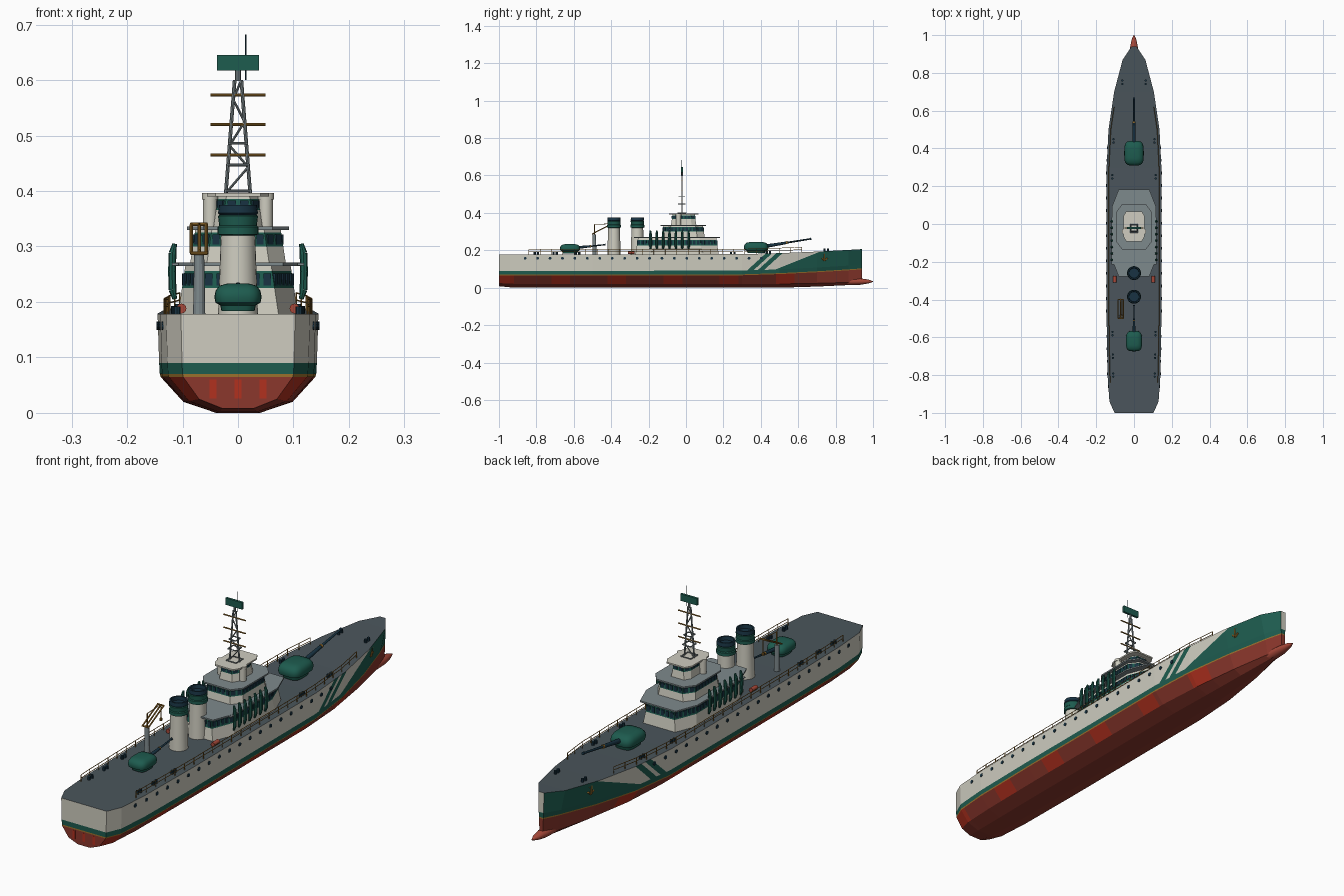
import bpy, bmesh, math
from mathutils import Vector, Matrix

if "Cube" in bpy.data.objects:
    bpy.data.objects.remove(bpy.data.objects["Cube"], do_unlink=True)


def material(name, code):
    lin = [(int(code[i:i + 2], 16) / 255) ** 2.2 for i in (0, 2, 4)] + [1]
    m = bpy.data.materials.new(name)
    m.use_nodes = True
    m.diffuse_color = lin
    b = m.node_tree.nodes["Principled BSDF"]
    b.inputs["Base Color"].default_value = lin
    b.inputs["Roughness"].default_value = 0.7
    return m


CREAM = material("cream paint", "cdcbbe")
TEAL = material("dark teal", "235c50")
RED = material("hull red", "8a3a30")
PATCH = material("bright red", "b03424")
DECK = material("deck grey", "4c565c")
ROOF = material("light grey", "7d888b")
GOLD = material("dull gold", "9a7030")
NAVY = material("dark navy", "1e3644")
SALMON = material("ram red", "a64a3c")


def finish(name, bm, *mats, smooth=False):
    bmesh.ops.recalc_face_normals(bm, faces=bm.faces)
    me = bpy.data.meshes.new(name)
    bm.to_mesh(me)
    bm.free()
    ob = bpy.data.objects.new(name, me)
    bpy.context.collection.objects.link(ob)
    for m in mats:
        me.materials.append(m)
    if smooth:
        bpy.context.view_layer.objects.active = ob
        bpy.ops.object.select_all(action="DESELECT")
        ob.select_set(True)
        bpy.ops.object.shade_smooth_by_angle(angle=math.radians(40))
    return ob


def rod(bm, p, q, r, r2=None, n=8, m=0):
    p, q = Vector(p), Vector(q)
    d = q - p
    mat = Matrix.Translation((p + q) / 2) @ d.to_track_quat("Z", "Y").to_matrix().to_4x4()
    g = bmesh.ops.create_cone(bm, cap_ends=True, segments=n, radius1=r,
                              radius2=r if r2 is None else r2, depth=d.length, matrix=mat)
    for f in {f for v in g["verts"] for f in v.link_faces}:
        f.material_index = m


def box(bm, c, s, turn=0, m=0):
    mat = Matrix.Translation(c) @ Matrix.Rotation(turn, 4, "Z") @ Matrix.Diagonal((*s, 1))
    g = bmesh.ops.create_cube(bm, size=1, matrix=mat)
    for f in {f for v in g["verts"] for f in v.link_faces}:
        f.material_index = m


def loft(bm, rings, bands=None, caps=True):
    vs = [[bm.verts.new(p) for p in r] for r in rings]
    n = len(vs[0])
    for k in range(len(vs) - 1):
        for i in range(n):
            j = (i + 1) % n
            f = bm.faces.new((vs[k][i], vs[k][j], vs[k + 1][j], vs[k + 1][i]))
            f.material_index = bands[k] if bands else 0
    if caps:
        bm.faces.new(vs[0])
        bm.faces.new(vs[-1]).material_index = bands[-1] if bands else 0


# Hull: stations of (y, deck half width, waterline half width, keel height)
STATIONS = [(-1, .103, .1, .008), (-.94, .13, .126, .002), (-.8, .14, .137, 0), (-.5, .145, .141, 0),
            (.3, .145, .14, 0), (.5, .135, .122, 0), (.7, .105, .082, .006),
            (.87, .06, .035, .014), (.94, .013, .01, .02)]


def half_width(y):
    for a, b in zip(STATIONS, STATIONS[1:]):
        if y <= b[0]:
            return a[1] + (b[1] - a[1]) * (y - a[0]) / (b[0] - a[0])


def sheer(y):
    return max(0, (y - .2) / .74) ** 1.6


def deck_z(y):
    return .178 + .028 * sheer(y)


bm = bmesh.new()
rows = []
for y, wd, ww, zk in STATIONS:
    s = .033 * sheer(y)
    half = [(wd, deck_z(y)), (ww + .3 * (wd - ww), .09 + s), (ww, .07 + s), (ww * .99, .065 + s),
            (ww * .7, .02 + zk * .6), (ww * .28, zk)]
    rows.append([[bm.verts.new((sx * x, y, z)) for x, z in half] for sx in (1, -1)])
BANDS = [0, 1, 2, 3, 3]
for a, b in zip(rows, rows[1:]):
    for side in (0, 1):
        for i, m in enumerate(BANDS):
            f = bm.faces.new((a[side][i], a[side][i + 1], b[side][i + 1], b[side][i]))
            f.material_index = m
    for i, m in ((0, 5), (5, 3)):
        bm.faces.new((a[0][i], b[0][i], b[1][i], a[1][i])).material_index = m
for r in (rows[0], rows[-1]):
    for i, m in enumerate(BANDS):
        bm.faces.new((r[0][i], r[0][i + 1], r[1][i + 1], r[1][i])).material_index = m


def cut(test, co, no):
    fs = [f for f in bm.faces if test(f)]
    geom = fs + list({e for f in fs for e in f.edges}) + list({v for f in fs for v in f.verts})
    bmesh.ops.bisect_plane(bm, geom=geom, plane_co=co, plane_no=no)


# Dazzle paint at the bow: two slanted stripes and a solid wedge
SLANTS = [(1.1, .225), (1.1, .258), (1.1, .28), (1.1, .313), (2.5, .235)]
for k, c in SLANTS:
    cut(lambda f: f.material_index == 0 and f.calc_center_median().y > .1, (0, c, 0), (0, 1, -k))
PATCHES = [-.97 + .3 * i for i in range(6)]
for y in PATCHES:
    for e in (-.05, .05):
        if y + e > -1:
            cut(lambda f: f.material_index == 3, (0, y + e, 0), (0, 1, 0))
for f in bm.faces:
    c = f.calc_center_median()
    u = c.y - 1.1 * c.z
    if f.material_index == 0 and c.y < .939 and (
            .225 < u < .258 or .28 < u < .313 or c.y - 2.5 * c.z > .235):
        f.material_index = 1
    if f.material_index == 3 and .03 < c.z and c.y > -.999 and any(abs(c.y - p) < .05 for p in PATCHES):
        f.material_index = 4
finish("hull", bm, CREAM, TEAL, GOLD, RED, PATCH, DECK)

# Transom marks
bm = bmesh.new()
for x in (-.045, 0, .045):
    box(bm, (x, -.999, .043), (.012, .004, .035))
finish("transom_marks", bm, PATCH)

# Ram bulb
bm = bmesh.new()
loft(bm, [[(r * math.cos(t * math.pi / 6), y, .033 + .8 * r * math.sin(t * math.pi / 6)) for t in range(12)]
          for y, r in ((.6, .004), (.72, .017), (.85, .025), (.93, .022), (.975, .013), (1, .002))])
finish("ram_bulb", bm, SALMON, smooth=True)


def octagon(w, y0, y1, cx, cy, z, inset=0):
    w, y0, y1 = w - inset, y0 + inset, y1 - inset
    right = [(w - cx, y0), (w, y0 + cy), (w, y1 - cy), (w - cx, y1)]
    return [(x, y, z) for x, y in right] + [(-x, y, z) for x, y in reversed(right)]


# Deckhouse tiers, each with a window band and an overhanging roof
def tier(name, shape, z0, zw0, zw1, z1, over, roof_mat):
    bm = bmesh.new()
    h = z1 - z0
    zs = [z0, zw0, zw1, z1]
    loft(bm, [octagon(*shape, z, .15 * (z - z0)) for z in zs], [0, 1, 0, 0])
    zm = (zw0 + zw1) / 2
    ring = [Vector(p) for p in octagon(*shape, zm, .15 * (zm - z0))]
    for a, b in zip(ring, ring[1:] + ring[:1]):
        d = b - a
        n = max(1, round(d.length / .02))
        for i in range(n):
            box(bm, a + d * (i + .5) / n, (d.length / n * .65, .005, (zw1 - zw0) * .7),
                math.atan2(d.y, d.x), 2)
    finish(name, bm, CREAM, TEAL, NAVY)
    bm = bmesh.new()
    loft(bm, [octagon(*shape, z, -over) for z in (z1, z1 + .006)])
    finish(name + "_roof", bm, roof_mat)


tier("lower_house", (.108, -.27, .175, .035, .09), .178, .225, .256, .265, .008, ROOF)
tier("middle_house", (.086, -.13, .1, .03, .04), .271, .3, .325, .33, .006, ROOF)
tier("bridge", (.044, -.08, .055, .015, .025), .336, .366, .386, .39, .012, CREAM)

bm = bmesh.new()
for sx in (-1, 1):
    rod(bm, (sx * .05, -.04, .333), (sx * .05, -.04, .392), .013, n=16)
    rod(bm, (sx * .05, -.04, .385), (sx * .05, -.04, .396), .015, n=16)
finish("bridge_drums", bm, CREAM, smooth=True)

# Bowed life rafts racked along the house sides
bm = bmesh.new()
for sx in (-1, 1):
    for i in range(7):
        y = -.19 + .034 * i
        pts = [(.114, .205), (.118, .222), (.119, .255), (.118, .288), (.114, .305)]
        for (xa, za), (xb, zb) in zip(pts, pts[1:]):
            rod(bm, (sx * xa, y, za), (sx * xb, y, zb), .007 if za > .21 else .004, .007 if zb < .3 else .004)
    box(bm, (sx * .113, -.09, .268), (.012, .25, .004), m=1)
finish("raft_racks", bm, TEAL, ROOF)

# Funnels
for name, y in (("forward_funnel", -.26), ("aft_funnel", -.385)):
    bm = bmesh.new()
    prof = [(.036, .178), (.031, .32), (.037, .322), (.037, .335), (.034, .338), (.036, .355),
            (.033, .357), (.036, .36), (.034, .375), (.028, .375), (.026, .36)]
    loft(bm, [[(r * math.cos(t * math.pi / 12), y + r * math.sin(t * math.pi / 12), z) for t in range(24)]
              for r, z in prof], [0, 1, 1, 1, 1, 1, 2, 2, 2, 2, 2])
    finish(name, bm, CREAM, TEAL, NAVY, smooth=True)


# Gun turrets
def turret(name, y, s, z, reach, rise):
    bm = bmesh.new()

    def ring(k, zz):
        out = []
        for t in range(24):
            c, q = math.cos(t * math.pi / 12), math.sin(t * math.pi / 12)
            out.append((s * .052 * k * math.copysign(abs(c) ** .55, c),
                        y + s * .066 * k * math.copysign(abs(q) ** .55, q), zz))
        return out
    loft(bm, [ring(k, z + s * dz) for k, dz in ((.7, 0), (.75, .012), (.95, .018), (1, .03),
                                               (.95, .044), (.8, .055), (.45, .06))])
    a, b = Vector((0, y + s * .05, z + s * .037)), Vector((0, reach, z + s * .037 + rise))
    mid = a.lerp(b, .45)
    rod(bm, a, mid, .0095 * s, .007 * s, 12, 1)
    rod(bm, mid, b, .005 * s, .004 * s, 12, 1)
    rod(bm, mid, a.lerp(b, .48), .008 * s, n=12, m=2)
    rod(bm, a.lerp(b, .97), b, .006 * s, n=12, m=1)
    finish(name, bm, TEAL, NAVY, GOLD, smooth=True)


turret("forward_turret", .375, 1, deck_z(.375) + .004, .67, .04)
turret("aft_turret", -.62, .82, .184, -.43, .016)

# Lattice mast with yards, radar panel and aerial
bm = bmesh.new()
MY = -.022


def leg(z):
    return .022 - .016 * (z - .396) / .204


levels = [.396, .443, .482, .525, .565, .6]
for sx in (-1, 1):
    rod(bm, (sx * .022, MY, .396), (sx * .006, MY, .6), .0033)
for i, (a, b) in enumerate(zip(levels, levels[1:])):
    sx = 1 if i % 2 else -1
    rod(bm, (sx * leg(a), MY, a), (-sx * leg(b), MY, b), .0022)
for z in levels[:3]:
    w = leg(z)
    for sx in (-1, 1):
        rod(bm, (-w, MY + sx * w, z + .004), (w, MY + sx * w, z + .004), .0024)
        rod(bm, (sx * w, MY - w, z + .004), (sx * w, MY + w, z + .004), .0024)
rod(bm, (0, MY, .598), (0, MY, .618), .005)
finish("mast", bm, ROOF)
bm = bmesh.new()
for z in (.465, .52, .573):
    rod(bm, (-.05, MY, z), (.05, MY, z), .0028)
finish("yards", bm, GOLD)
bm = bmesh.new()
box(bm, (0, MY, .631), (.076, .01, .028))
finish("radar_panel", bm, TEAL)
bm = bmesh.new()
rod(bm, (.014, MY, .6), (.014, MY, .682), .0015)
finish("aerial", bm, NAVY)

# Deck crane
bm = bmesh.new()
rod(bm, (-.07, -.49, .178), (-.07, -.49, .285), .011, .009, 12, 1)
for x in (-.084, -.07, -.057):
    rod(bm, (x, -.5, .288), (x, -.4, .34), .003)
for y, z in ((-.5, .288), (-.4, .34)):
    rod(bm, (-.086, y, z), (-.055, y, z), .003)
rod(bm, (-.07, -.49, .28), (-.07, -.49, .338), .003)
rod(bm, (-.07, -.49, .338), (-.07, -.4, .342), .0015)
rod(bm, (-.07, -.4, .34), (-.07, -.4, .285), .0015)
rod(bm, (-.07, -.4, .285), (-.07, -.4, .275), .005)
finish("deck_crane", bm, GOLD, ROOF)

# Deck railings following the hull edge
bm = bmesh.new()
ys = [-.84 + .0608 * i for i in range(25)]
for sx in (-1, 1):
    pts = [Vector((sx * (half_width(y) - .012), y, deck_z(y))) for y in ys]
    for p in pts:
        rod(bm, p, p + Vector((0, 0, .027)), .0015, n=5)
    for p, q in zip(pts, pts[1:]):
        for dz in (.014, .027):
            rod(bm, p + Vector((0, 0, dz)), q + Vector((0, 0, dz)), .0014, n=5)
finish("railings", bm, GOLD)

# Portholes, bollards, anchors and deck drums on both sides
holes, bollards, anchors, drums = (bmesh.new() for _ in range(4))
for sx in (-1, 1):
    for i in range(20):
        y = -.86 + .0665 * i
        w = half_width(y)
        rod(holes, (sx * (w - .006), y, .157), (sx * (w + .002), y, .157), .0075, n=10)
    for y in (-.8, -.7, -.58, .25, .44, .75):
        for dy in (-.009, .009):
            x, z = sx * (half_width(y) - .03), deck_z(y)
            rod(bollards, (x, y + dy, z), (x, y + dy, z + .014), .006)
    x = half_width(.74) - .006
    rod(anchors, (sx * x, .74, .182), (sx * x, .74, .146), .004)
    rod(anchors, (sx * x, .726, .158), (sx * (x - .004), .74, .145), .004)
    rod(anchors, (sx * (x - .004), .756, .158), (sx * (x - .004), .74, .145), .004)
    rod(anchors, (sx * x, .73, .178), (sx * (x - .003), .752, .178), .003)
    rod(drums, (sx * .102, -.31, .188), (sx * .102, -.275, .188), .009, n=12)
finish("portholes", holes, NAVY)
finish("bollards", bollards, NAVY)
finish("anchors", anchors, GOLD)
finish("deck_drums", drums, SALMON, smooth=True)
